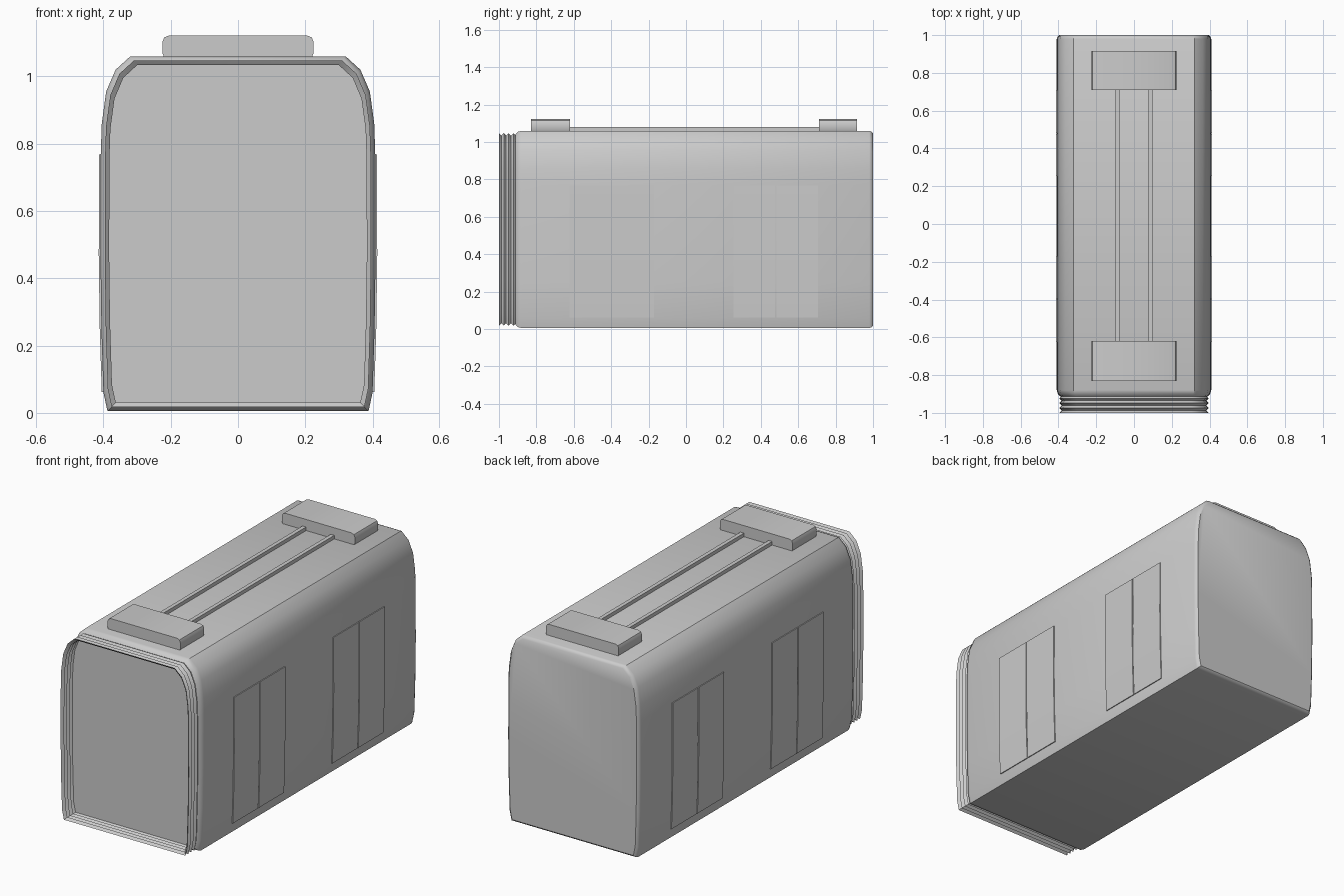
import bpy, bmesh, math

cube = bpy.data.objects.get("Cube")
if cube:
    bpy.data.objects.remove(cube, do_unlink=True)

grey = bpy.data.materials.new("light grey")
grey.use_nodes = True
COLOUR = (0.6, 0.6, 0.6, 1)
grey.diffuse_color = COLOUR
grey.node_tree.nodes["Principled BSDF"].inputs["Base Color"].default_value = COLOUR

# Half cross-section of the car, from floor to roof
HALF = [(0.388, 0.005), (0.4, 0.06), (0.406, 0.25), (0.409, 0.47), (0.408, 0.77),
        (0.405, 0.86), (0.392, 0.955), (0.364, 1.02), (0.32, 1.06)]
MID = 0.53


def finish(bm, name, angle=35):
    """Turn a bmesh into a shaded object."""
    bmesh.ops.recalc_face_normals(bm, faces=bm.faces)
    mesh = bpy.data.meshes.new(name)
    bm.to_mesh(mesh)
    bm.free()
    mesh.materials.append(grey)
    obj = bpy.data.objects.new(name, mesh)
    bpy.context.collection.objects.link(obj)
    bpy.ops.object.select_all(action='DESELECT')
    obj.select_set(True)
    bpy.context.view_layer.objects.active = obj
    bpy.ops.object.shade_smooth_by_angle(angle=math.radians(angle))
    return obj


def loft(name, stations, front_cap, back_cap):
    """Sweep the cross-section along y; each station is (y, inset)."""
    bm = bmesh.new()
    outline = HALF + [(-x, z) for x, z in reversed(HALF)]
    rings = []
    for y, inset in stations:
        sx, sz = 1 - inset / 0.41, 1 - inset / MID
        rings.append([bm.verts.new((x * sx, y, MID + (z - MID) * sz)) for x, z in outline])
    n = len(outline)
    for a, b in zip(rings, rings[1:]):
        for i in range(n):
            bm.faces.new((a[i], a[(i + 1) % n], b[(i + 1) % n], b[i]))
    if front_cap:
        bm.faces.new(rings[0])
    if back_cap:
        bm.faces.new(rings[-1])
    return finish(bm, name)


def side_x(z):
    """Half width of the car at height z."""
    for (x0, z0), (x1, z1) in zip(HALF, HALF[1:]):
        if z0 <= z <= z1:
            return x0 + (x1 - x0) * (z - z0) / (z1 - z0)


def door_leaf(name, side, y0, y1):
    """Thin plate that follows the curve of the side wall."""
    bm = bmesh.new()
    rows = []
    for z in (0.062, 0.25, 0.47, 0.768):
        x = side_x(z)
        rows.append([bm.verts.new((side * (x + dx), y, z))
                     for dx, y in ((-0.003, y0), (0.005, y0), (0.005, y1), (-0.003, y1))])
    for a, b in zip(rows, rows[1:]):
        for i in range(4):
            bm.faces.new((a[i], a[(i + 1) % 4], b[(i + 1) % 4], b[i]))
    bm.faces.new(rows[0])
    bm.faces.new(rows[-1])
    finish(bm, name)


def block(name, x0, x1, y0, y1, z0, z1, bevel=0):
    """Box, optionally with the edges that run along y rounded."""
    bm = bmesh.new()
    bmesh.ops.create_cube(bm, size=1)
    for v in bm.verts:
        v.co = ((x0 + x1) / 2 + v.co.x * (x1 - x0),
                (y0 + y1) / 2 + v.co.y * (y1 - y0),
                (z0 + z1) / 2 + v.co.z * (z1 - z0))
    if bevel:
        edges = [e for e in bm.edges if abs(e.verts[0].co.y - e.verts[1].co.y) > 0.01]
        bmesh.ops.bevel(bm, geom=edges, offset=bevel, segments=2, profile=0.5, affect='EDGES')
    finish(bm, name)


# Car body with chamfered ends
loft("car_body", [(-0.912, 0.018), (-0.9, 0.006), (-0.88, 0), (0.98, 0), (0.992, 0.005), (1, 0.014)],
     True, True)

# Folded gangway bellows, open at the front
FOLDS = 4
pitch = 0.09 / (FOLDS - 0.5)
stations = []
for i in range(FOLDS * 2):
    stations.append((-1 + i * pitch / 2, 0.026 if i % 2 else 0.013))
loft("gangway_bellows", stations, False, False)

# Double doors on both sides
for side, label in ((1, "left"), (-1, "right")):
    for centre, place in ((-0.398, "front"), (0.48, "rear")):
        for k, leaf in ((-1, "a"), (1, "b")):
            ends = sorted((centre + k * 0.003, centre + k * 0.226))
            door_leaf(f"{label}_{place}_door_leaf_{leaf}", side, *ends)

# Roof units joined by two conduits
block("front_roof_unit", -0.225, 0.225, -0.83, -0.62, 1.05, 1.122, 0.02)
block("rear_roof_unit", -0.225, 0.225, 0.71, 0.915, 1.05, 1.122, 0.02)
for sign, label in ((1, "left"), (-1, "right")):
    x0, x1 = sorted((sign * 0.076, sign * 0.098))
    block(f"{label}_roof_conduit", x0, x1, -0.63, 0.72, 1.05, 1.08)
